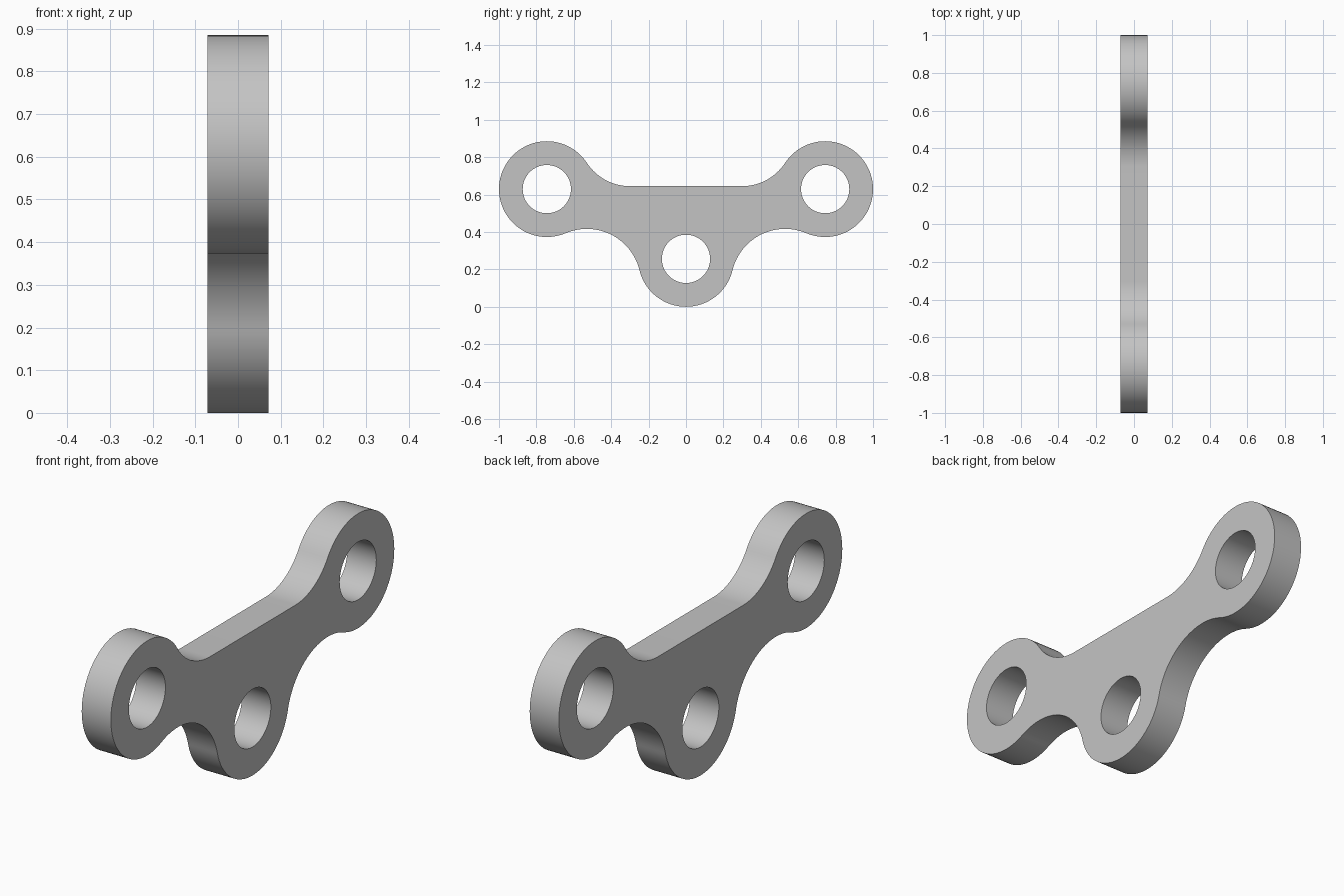
import bpy, bmesh
from math import atan2, cos, sin, pi, hypot
from mathutils import Matrix

default = bpy.data.objects.get("Cube")
if default:
    bpy.data.objects.remove(default, do_unlink=True)

# Main dimensions (u runs along the plate, v runs upward)
BOSS, HOLE, HALF_THICK = 0.256, 0.129, 0.072
END, LOW = (0.744, 0.629), (0.0, 0.256)
FLAT_U, FLAT_V = 0.30, 0.645

# Top fillet is tangent to the flat edge and the end boss
du, dv = END[0] - FLAT_U, FLAT_V - END[1]
TOP_R = (du**2 + dv**2 - BOSS**2) / (2 * (BOSS - dv))
TOP_C = (FLAT_U, FLAT_V + TOP_R)

# Lower fillet is tangent to both bosses
LOW_C = (0.53, 0.127)
LOW_R = hypot(LOW_C[0] - LOW[0], LOW_C[1] - LOW[1]) - BOSS


def angle(a, b):
    return atan2(b[1] - a[1], b[0] - a[0])


def arc(c, r, start, end, n):
    return [(c[0] + r * cos(start + (end - start) * i / n),
             c[1] + r * sin(start + (end - start) * i / n)) for i in range(n + 1)]


# Half outline from the bottom centre to the end of the flat top edge
half = arc(LOW, BOSS, -pi / 2, angle(LOW, LOW_C), 24)
half += arc(LOW_C, LOW_R, angle(LOW_C, LOW), angle(LOW_C, END), 32)[1:]
half += arc(END, BOSS, angle(END, LOW_C), angle(END, TOP_C) + (2 * pi if angle(END, TOP_C) < angle(END, LOW_C) else 0), 64)[1:]
half += arc(TOP_C, TOP_R, angle(TOP_C, END), -pi / 2, 24)[1:]
outline = half + [(-u, v) for u, v in reversed(half[1:])]

# Outline and three pin holes as one filled, extruded profile
curve = bpy.data.curves.new("plate_profile", "CURVE")
curve.dimensions, curve.fill_mode, curve.extrude = "2D", "BOTH", HALF_THICK
holes = [arc(c, HOLE, 0, 2 * pi, 64)[:-1] for c in (LOW, END, (-END[0], END[1]))]
for points in [outline] + holes:
    spline = curve.splines.new("POLY")
    spline.points.add(len(points) - 1)
    for p, (u, v) in zip(spline.points, points):
        p.co = (u, v, 0, 1)
    spline.use_cyclic_u = True
profile = bpy.data.objects.new("plate_profile", curve)
bpy.context.collection.objects.link(profile)
bpy.context.view_layer.update()
mesh = bpy.data.meshes.new_from_object(profile.evaluated_get(bpy.context.evaluated_depsgraph_get()))
bpy.data.objects.remove(profile, do_unlink=True)

# Stand the plate upright and weld its caps to the rim
mesh.transform(Matrix(((0, 0, 1, 0), (1, 0, 0, 0), (0, 1, 0, 0), (0, 0, 0, 1))))
bm = bmesh.new()
bm.from_mesh(mesh)
bmesh.ops.remove_doubles(bm, verts=bm.verts, dist=0.0005)
bmesh.ops.recalc_face_normals(bm, faces=bm.faces)
bm.to_mesh(mesh)
bm.free()
plate = bpy.data.objects.new("link_plate", mesh)
bpy.context.collection.objects.link(plate)

# Plain grey
grey = bpy.data.materials.new("plain_grey")
grey.use_nodes = True
grey.diffuse_color = (0.55, 0.55, 0.55, 1)
grey.node_tree.nodes["Principled BSDF"].inputs["Base Color"].default_value = grey.diffuse_color
mesh.materials.clear()
mesh.materials.append(grey)

bpy.ops.object.select_all(action="DESELECT")
plate.select_set(True)
bpy.context.view_layer.objects.active = plate
bpy.ops.object.shade_smooth_by_angle(angle=pi / 6)
